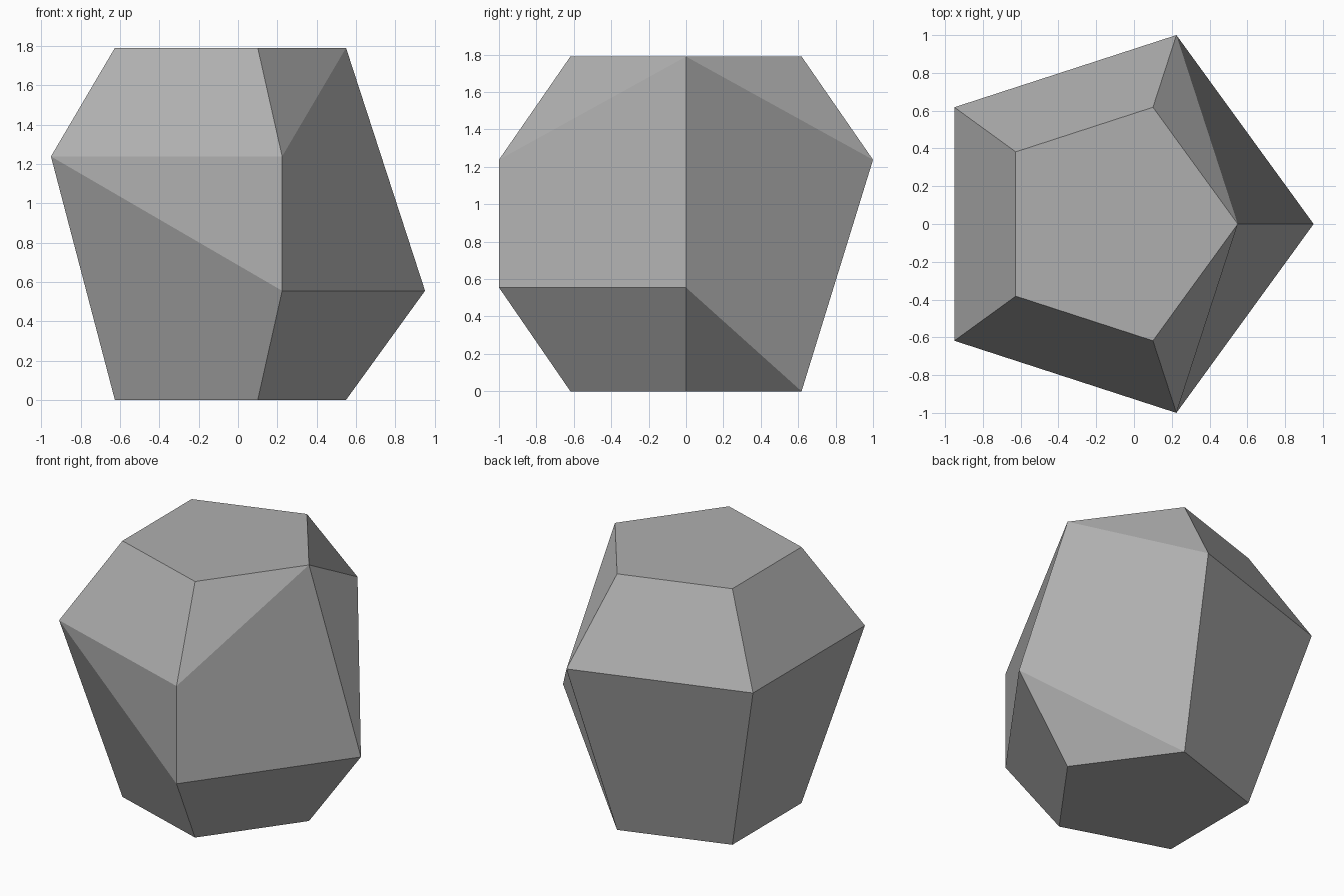
import bpy, bmesh
from math import cos, sin, radians

cube = bpy.data.objects.get("Cube")
if cube:
    bpy.data.objects.remove(cube, do_unlink=True)

# Two pentagon sizes, centred on their bounding box
BIG = 1 / sin(radians(72))
SMALL = BIG * 0.618
SHIFT = BIG * (1 - cos(radians(36))) / 2
TOP, UPPER, LOWER = 1.79, 1.238, 0.555

bm = bmesh.new()


def ring(radius, z, corners):
    """Pentagon corners by index: 0 points to +x, counted anticlockwise."""
    return {i: bm.verts.new((radius * cos(radians(72 * i)) - SHIFT,
                             radius * sin(radians(72 * i)), z)) for i in corners}


cap = ring(SMALL, TOP, range(5))
upper = ring(BIG, UPPER, (1, 2, 3, 4))
lower = ring(BIG, LOWER, (0, 4))
base = ring(SMALL, 0, range(5))

# Flat ends
bm.faces.new([cap[i] for i in range(5)])
bm.faces.new([base[i] for i in reversed(range(5))])

# Sloping shoulder: three quads and two triangles
for i in (1, 2, 3):
    bm.faces.new((cap[i], upper[i], upper[i + 1], cap[i + 1]))
bm.faces.new((cap[0], cap[4], upper[4]))
bm.faces.new((cap[0], upper[1], cap[1]))

# Back and left side panels
for i in (1, 2):
    bm.faces.new((upper[i], base[i], base[i + 1], upper[i + 1]))

# Twisted panels, each starting on a corner of its fold
bm.faces.new((lower[4], lower[0], cap[0], upper[4]))
bm.faces.new((upper[1], cap[0], lower[0], base[1]))
bm.faces.new((lower[4], upper[3], base[3], base[4]))
bm.faces.new((upper[3], lower[4], upper[4]))

# Underside facets
bm.faces.new((lower[0], lower[4], base[4], base[0]))
bm.faces.new((lower[0], base[0], base[1]))

bmesh.ops.recalc_face_normals(bm, faces=bm.faces)
mesh = bpy.data.meshes.new("faceted_stone")
bm.to_mesh(mesh)
bm.free()

# Plain grey
grey = bpy.data.materials.new("mid_grey")
grey.use_nodes = True
color = (0.43, 0.43, 0.43, 1)
grey.diffuse_color = color
grey.node_tree.nodes["Principled BSDF"].inputs["Base Color"].default_value = color
mesh.materials.append(grey)

stone = bpy.data.objects.new("faceted_stone", mesh)
bpy.context.collection.objects.link(stone)
